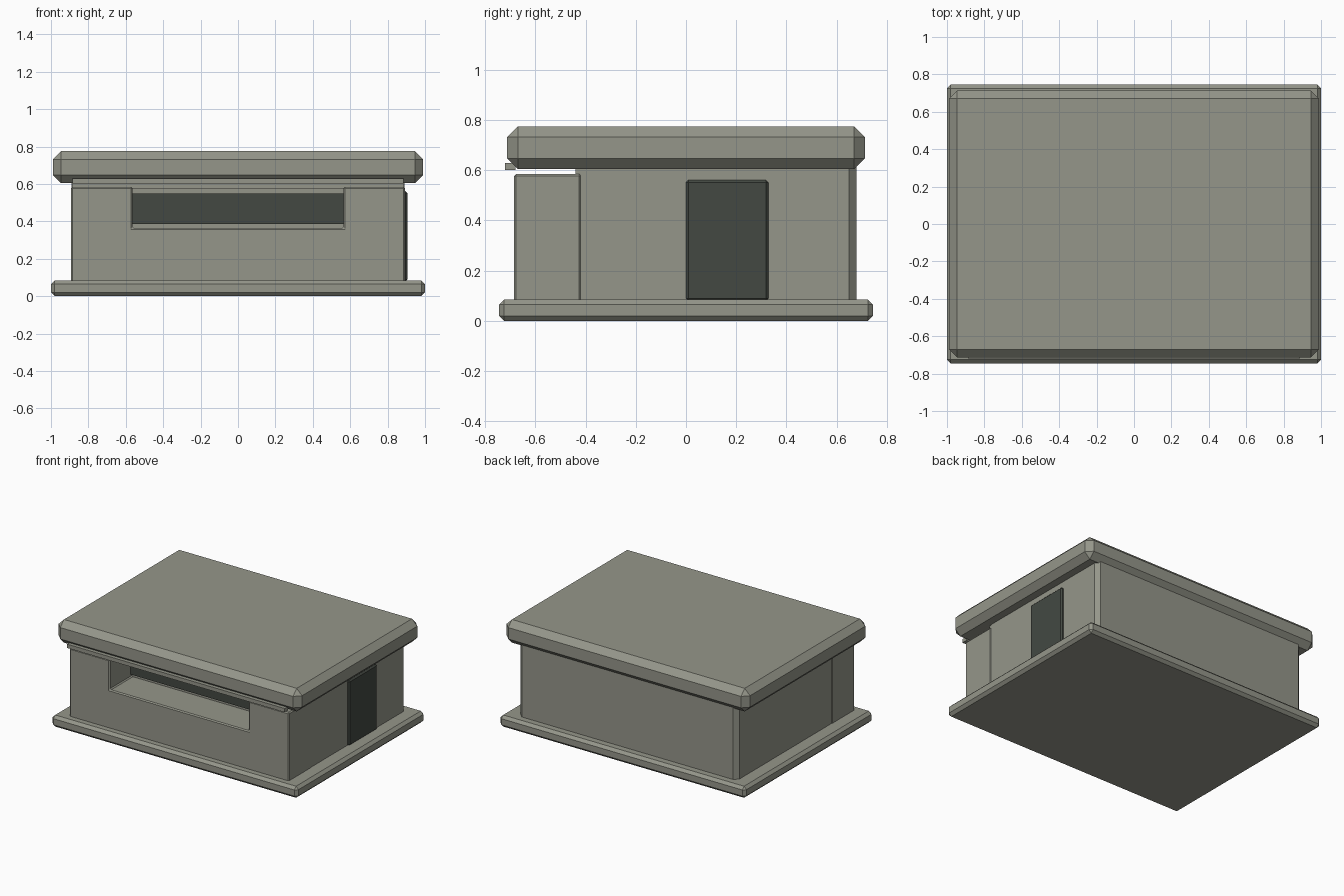
import bpy
import bmesh

default = bpy.data.objects.get("Cube")
if default:
    bpy.data.objects.remove(default, do_unlink=True)


def make_material(name, rgb):
    mat = bpy.data.materials.new(name)
    mat.use_nodes = True
    color = (*rgb, 1)
    mat.diffuse_color = color
    mat.node_tree.nodes["Principled BSDF"].inputs["Base Color"].default_value = color
    return mat


concrete = make_material("concrete grey", (0.30, 0.305, 0.255))
dark = make_material("dark steel", (0.057, 0.066, 0.055))


def prism(name, outline, y0, y1, mat, bevel=0, edge_rule=None):
    """Extrude an x-z outline from y0 to y1 and chamfer the chosen edges."""
    bm = bmesh.new()
    face = bm.faces.new([bm.verts.new((x, y0, z)) for x, z in outline])
    moved = bmesh.ops.extrude_face_region(bm, geom=[face])["geom"]
    bmesh.ops.translate(bm, vec=(0, y1 - y0, 0),
                        verts=[v for v in moved if isinstance(v, bmesh.types.BMVert)])
    bmesh.ops.recalc_face_normals(bm, faces=bm.faces[:])
    if bevel:
        edges = [e for e in bm.edges if edge_rule is None or edge_rule(e)]
        bmesh.ops.bevel(bm, geom=edges, offset=bevel, segments=1,
                        profile=0.5, affect='EDGES')
    mesh = bpy.data.meshes.new(name)
    bm.to_mesh(mesh)
    bm.free()
    mesh.materials.append(mat)
    obj = bpy.data.objects.new(name, mesh)
    bpy.context.collection.objects.link(obj)
    return obj


def box(name, x0, x1, y0, y1, z0, z1, mat, bevel=0, edge_rule=None):
    outline = [(x0, z0), (x1, z0), (x1, z1), (x0, z1)]
    return prism(name, outline, y0, y1, mat, bevel, edge_rule)


def rear_corner(edge):
    return all(v.co.y > 0 for v in edge.verts) and \
        abs(edge.verts[0].co.z - edge.verts[1].co.z) > 0.1


# Foundation and overhanging roof slab
box("foundation", -1, 1, -0.745, 0.745, 0, 0.085, concrete, 0.02)
box("roof_slab", -0.99, 0.99, -0.713, 0.713, 0.605, 0.775, concrete, 0.043)

# Rear room, chamfered on its back corners, and the beam on its front edge
box("rear_room", -0.89, 0.89, -0.42, 0.68, 0.07, 0.62, concrete, 0.03, rear_corner)
box("front_beam", -0.885, 0.885, -0.44, -0.415, 0.575, 0.612, concrete)

# Front wall with the wide notch for the viewing slit
half = [(0.893, 0.07), (0.893, 0.585), (0.565, 0.585), (0.565, 0.365)]
outline = half + [(-x, z) for x, z in reversed(half)]
prism("front_wall", outline, -0.685, -0.418, concrete, 0.008)

# Dark shutter at the back of the slit
box("slit_shutter", -0.565, 0.565, -0.44, -0.415, 0.385, 0.55, dark)

# Lintel strip under the front edge of the roof
box("lintel", -0.885, 0.885, -0.722, -0.68, 0.602, 0.63, concrete)

# Side door
box("door", 0.87, 0.905, 0, 0.328, 0.08, 0.562, dark, 0.01)
